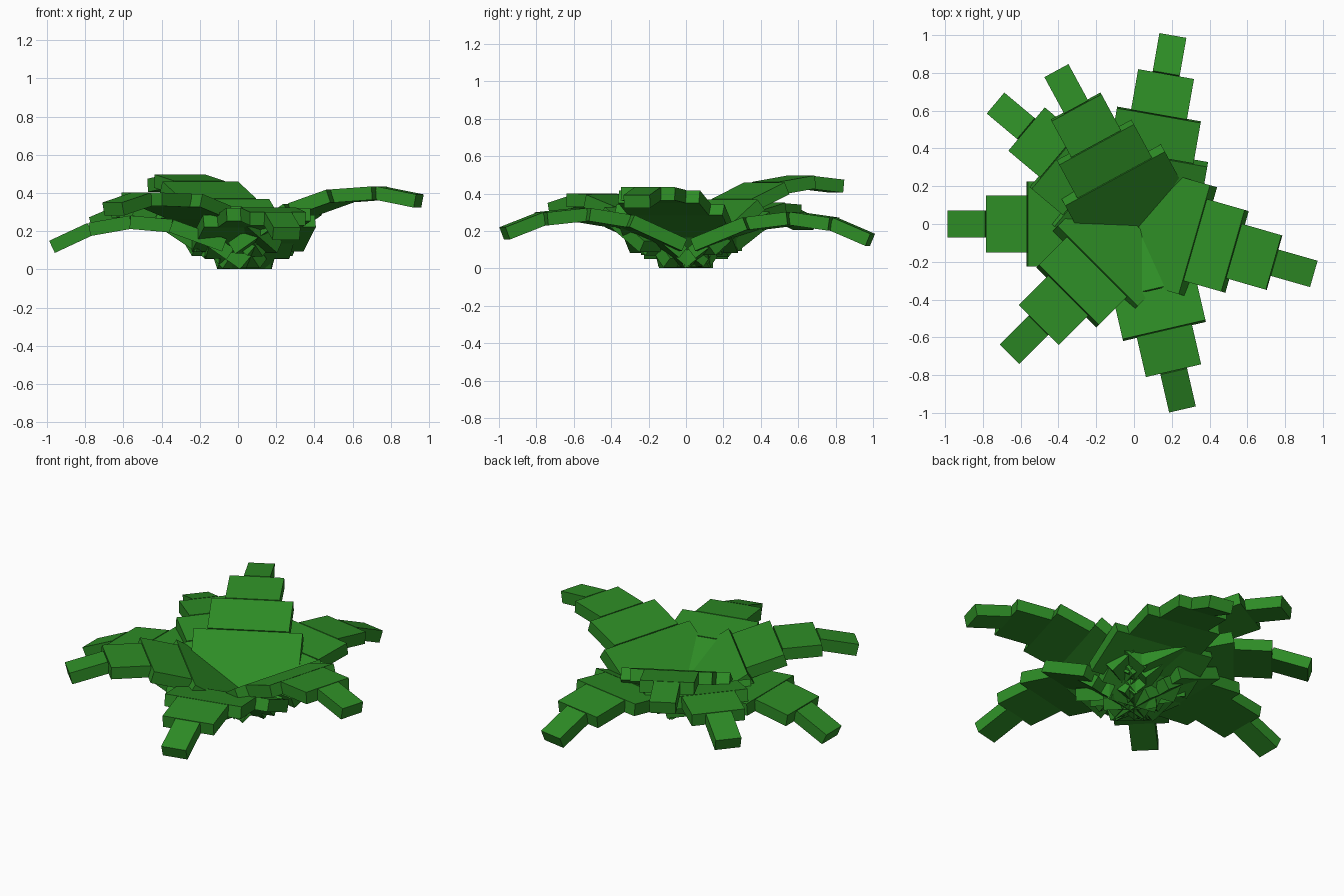
import bpy, bmesh, math
from mathutils import Vector, Matrix

if "Cube" in bpy.data.objects:
    bpy.data.objects.remove(bpy.data.objects["Cube"])

green = bpy.data.materials.new("leaf green")
green.diffuse_color = (0.027, 0.265, 0.019, 1)
green.use_nodes = True
green.node_tree.nodes["Principled BSDF"].inputs["Base Color"].default_value = green.diffuse_color

SEG = 0.216      # length of one leaf segment
THICK = 0.07
DROOP = 15       # each segment bends down by this many degrees
ROOT = Vector((0.03, 0, 0.03))


def add_box(bm, start, pitch, length, width, back=0.0):
    """Box running along local x from start, tilted up by pitch; returns its far end."""
    rot = Matrix.Rotation(-math.radians(pitch), 4, 'Y')
    mid = Matrix.Translation(((length - back) / 2, 0, 0))
    size = Matrix.Diagonal((length + back, width, THICK, 1))
    bmesh.ops.create_cube(bm, size=1, matrix=Matrix.Translation(start) @ rot @ mid @ size)
    return start + rot.to_3x3() @ Vector((length, 0, 0))


def leaf(name, heading, pitch):
    bm = bmesh.new()
    p = Vector((0, 0, 0))
    # narrow stalk, widening in two steps
    p = add_box(bm, p, pitch, SEG * 0.4, 0.29)
    p = add_box(bm, p, pitch, SEG * 0.6, 0.45)
    # blade: widest piece reaches back to the heart of the plant, then tapers to the tip
    reach = 0.08 + (pitch - 35) / 19 * 0.09
    for i, width in enumerate((0.6, 0.45, 0.3, 0.145)):
        p = add_box(bm, p, pitch - DROOP * (i + 1), SEG, width, reach if i == 0 else 0.004)
    bm.transform(Matrix.Translation(ROOT) @ Matrix.Rotation(math.radians(heading), 4, 'Z'))
    me = bpy.data.meshes.new(name)
    bm.to_mesh(me)
    bm.free()
    me.materials.append(green)
    ob = bpy.data.objects.new(name, me)
    bpy.context.collection.objects.link(ob)


# rosette: heading and starting pitch, from the lowest leaf to the highest
for n, (heading, pitch) in enumerate([(180, 35), (80, 37), (-77, 39), (140, 42),
                                      (225, 46.5), (-16, 49), (118.5, 54)]):
    leaf(f"leaf_{n + 1}", heading, pitch)
